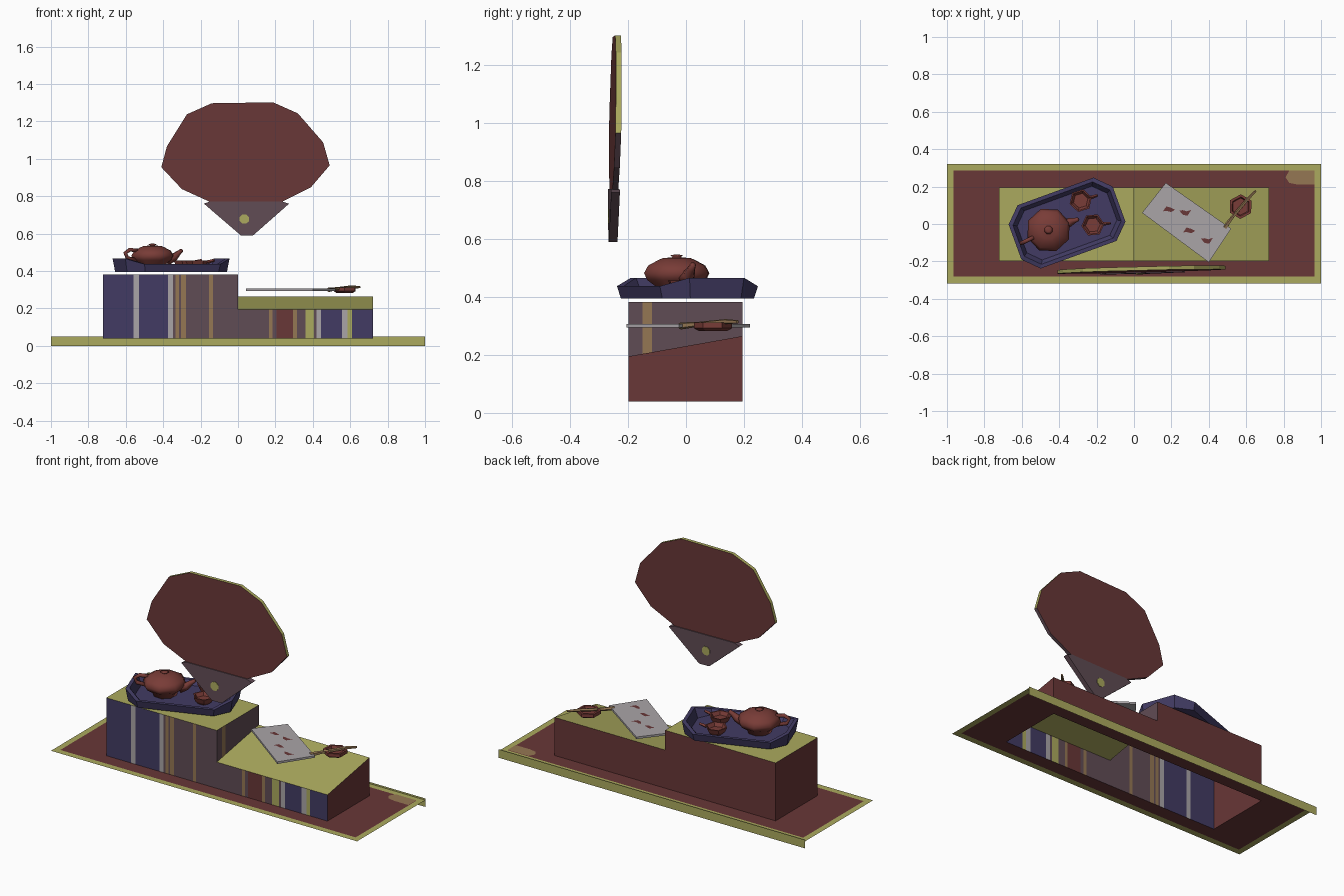
import bpy, math
from mathutils import Vector, Matrix

if "Cube" in bpy.data.objects:
    bpy.data.objects.remove(bpy.data.objects["Cube"])

# colours
COLS = {"red": (.14, .038, .038), "olive": (.41, .40, .112), "navy": (.054, .044, .125),
        "mauve": (.118, .072, .09), "grey": (.40, .375, .39), "tan": (.30, .185, .088),
        "clay": (.19, .045, .038)}
MAT = {}
for k, c in COLS.items():
    m = bpy.data.materials.new(k)
    m.diffuse_color = (*c, 1)
    m.use_nodes = True
    m.node_tree.nodes["Principled BSDF"].inputs["Base Color"].default_value = m.diffuse_color
    MAT[k] = m


def make(name, verts, faces, cols, smooth=False):
    """Mesh object; cols is one colour name or one per face."""
    if isinstance(cols, str):
        cols = [cols] * len(faces)
    me = bpy.data.meshes.new(name)
    me.from_pydata([tuple(v) for v in verts], [], faces)
    names = sorted(set(cols))
    for n in names:
        me.materials.append(MAT[n])
    for p, c in zip(me.polygons, cols):
        p.material_index = names.index(c)
        p.use_smooth = smooth
    me.update()
    ob = bpy.data.objects.new(name, me)
    bpy.context.collection.objects.link(ob)
    return ob


def rect(x0, x1, y0, y1, z):
    return [(x0, y0, z), (x1, y0, z), (x1, y1, z), (x0, y1, z)]


def loft(name, rings, cols, cap0=True, cap1=True, smooth=False):
    """Skin a list of equal rings."""
    n = len(rings[0])
    v = [p for r in rings for p in r]
    f = [(i * n + j, i * n + (j + 1) % n, (i + 1) * n + (j + 1) % n, (i + 1) * n + j)
         for i in range(len(rings) - 1) for j in range(n)]
    if cap0:
        f.append(tuple(reversed(range(n))))
    if cap1:
        f.append(tuple(range(len(v) - n, len(v))))
    return make(name, v, f, cols, smooth)


def lathe(name, profile, n, centre, turn, col, smooth=False):
    rings = [[(centre[0] + r * math.cos(turn + j * math.tau / n),
               centre[1] + r * math.sin(turn + j * math.tau / n), z) for j in range(n)]
             for r, z in profile]
    return loft(name, rings, col, smooth=smooth)


def tube(name, pts, radii, col, n=6, smooth=True):
    pts = [Vector(p) for p in pts]
    rings = []
    for i, p in enumerate(pts):
        t = (pts[min(i + 1, len(pts) - 1)] - pts[max(i - 1, 0)]).normalized()
        a = Vector((-math.sin(.4), math.cos(.4), 0))
        a = (a - t * a.dot(t)).normalized()
        b = t.cross(a)
        rings.append([p + radii[i] * (a * math.cos(k * math.tau / n) + b * math.sin(k * math.tau / n))
                      for k in range(n)])
    return loft(name, rings, col, smooth=smooth)


# floor mat: olive border, red field, open under the stand
BX0, BX1, BY0, BY1, Z0 = -.722, .723, -.198, .195, .04
loft("floor_mat", [rect(-1, 1, -.317, .32, Z0), rect(-.965, .965, -.28, .285, Z0),
                   rect(BX0, BX1, BY0, BY1, Z0)], ["olive"] * 4 + ["red"] * 4, False, False)
make("mat_back_edge", [(-1, .32, 0), (1, .32, 0), (1, .32, .05), (-1, .32, .05)], [(0, 1, 2, 3)], "olive")
make("mat_corner_patch", [(.81, .25, .043), (.83, .22, .043), (.87, .212, .043), (.965, .212, .043),
                          (.965, .285, .043), (.83, .285, .043)], [tuple(range(6))], "tan")

# stepped stand: striped front, red back and ends, olive tops
ZT, ZF, ZB = .382, .195, .265
V, F, C = [], [], []


def quad(col, *p):
    F.append(tuple(range(len(V), len(V) + len(p))))
    V.extend(p)
    C.append(col)


def stripes(x0, top, items):
    for x1, col in items:
        quad(col, (x0, BY0, Z0), (x1, BY0, Z0), (x1, BY0, top), (x0, BY0, top))
        x0 = x1


stripes(BX0, ZT, [(-.56, "navy"), (-.53, "grey"), (-.375, "navy"), (-.347, "grey"), (-.335, "mauve"),
                  (-.315, "tan"), (-.305, "mauve"), (-.278, "tan"), (-.155, "mauve"), (-.135, "tan"),
                  (0, "mauve")])
stripes(0, ZF, [(.165, "mauve"), (.185, "tan"), (.205, "mauve"), (.295, "red"), (.315, "tan"),
                (.36, "mauve"), (.405, "olive"), (.42, "mauve"), (.445, "grey"), (.555, "navy"),
                (.585, "grey"), (.61, "olive"), (BX1, "navy")])
quad("olive", *rect(BX0, 0, BY0, BY1, ZT))
quad("olive", (0, BY0, ZF), (BX1, BY0, ZF), (BX1, BY1, ZB), (0, BY1, ZB))
quad("red", (0, BY1, Z0), (BX0, BY1, Z0), (BX0, BY1, ZT), (0, BY1, ZT))
quad("red", (BX1, BY1, Z0), (0, BY1, Z0), (0, BY1, ZB), (BX1, BY1, ZB))
quad("red", (BX0, BY1, Z0), (BX0, BY0, Z0), (BX0, BY0, ZT), (BX0, BY1, ZT))
quad("red", (BX1, BY0, Z0), (BX1, BY1, Z0), (BX1, BY1, ZB), (BX1, BY0, ZF))


def slope(y):
    return ZF + (ZB - ZF) * (y - BY0) / (BY1 - BY0)


for ya, yb, col in ((BY0, -.15, "mauve"), (-.15, -.117, "tan"), (-.117, BY1, "mauve")):
    quad(col, (0, ya, slope(ya)), (0, yb, slope(yb)), (0, yb, ZT), (0, ya, ZT))
make("stepped_stand", V, F, C)


# hand fan, leaning slightly
def fan_part(name, outline, thick, face_col, edge_rule):
    n = len(outline)
    rings = [[(x, -.246 + .025 * x + .02 * (z - .95) + s * thick / 2, z) for x, z in outline] for s in (-1, 1)]
    cols = [edge_rule((outline[i][1] + outline[(i + 1) % n][1]) / 2) for i in range(n)]
    return loft(name, rings, cols + [face_col] * 2)


fan_part("fan_leaf", [(-.15, .77), (.235, .77), (.39, .848), (.49, .965), (.455, 1.088), (.32, 1.243),
                      (.187, 1.302), (-.14, 1.297), (-.273, 1.238), (-.38, 1.067), (-.41, .955),
                      (-.30, .838)], .02, "red", lambda z: "olive" if z > .95 else "mauve")
fan_part("fan_grip", [(.016, .59), (.08, .59), (.273, .76), (.235, .772), (-.15, .772), (-.182, .76)],
         .03, "mauve", lambda z: "mauve")
fan_part("fan_rivet", [(.034 + .027 * math.cos(i * math.tau / 8 + .39),
                        .678 + .027 * math.sin(i * math.tau / 8 + .39)) for i in range(8)],
         .036, "olive", lambda z: "olive")

# serving tray: cut-corner rim, raised at both ends
TURN = Matrix.Rotation(math.radians(20), 3, 'Z')


def tray_ring(inset, z_side, z_end):
    l, w, c = .296 - inset, .18 - inset, .08 - inset * .4
    q = [(l, w - c, z_end), (l - c, w, z_side)]
    pts = q + [(-x, y, z) for x, y, z in reversed(q)]
    pts += [(-x, -y, z) for x, y, z in pts]
    return [TURN @ Vector(p) + Vector((-.358, .005, 0)) for p in pts]


loft("serving_tray", [tray_ring(.012, .394, .394), tray_ring(0, .437, .466), tray_ring(.02, .437, .466),
                      tray_ring(.04, .412, .412)], "navy")

# teapot
PC = Vector((-.457, -.032, 0))


def along(u, z, ang=24):
    return PC + Vector((u * math.cos(math.radians(ang)), u * math.sin(math.radians(ang)), z))


lathe("teapot_body", [(.065, .412), (.075, .435), (.108, .458), (.12, .482), (.105, .508), (.066, .528),
                      (.05, .534), (.02, .536), (.014, .538), (.024, .543), (.01, .546)],
      8, PC, math.radians(20), "clay", True)
tube("teapot_spout", [along(u, z, 20) for u, z in ((.085, .462), (.125, .475), (.148, .497), (.168, .512))],
     [.032, .022, .014, .01], "clay")
tube("teapot_handle", [along(u, z, 206) * 1 for u, z in
                       ((.09, .51), (.135, .514), (.162, .497), (.15, .47), (.095, .458))],
     [.011] * 5, "clay")

# two cups with small lugs
for name, cx, cy, turn in (("cup_back", -.285, .125, .3), ("cup_front", -.22, -.005, .1)):
    lathe(name, [(.03, .412), (.05, .43), (.062, .456), (.054, .456), (.04, .436)],
          6, (cx, cy), turn, "clay", False)
    d = Vector((math.cos(turn), math.sin(turn), 0))
    tube(name + "_lug", [Vector((cx, cy, .447)) + d * .055, Vector((cx, cy, .458)) + d * .095],
         [.01, .007], "clay", 4, False)

# writing sheet with brushed marks
sheet = [(.043, .06), (.40, -.205), (.52, -.025), (.17, .22)]
loft("paper_sheet", [[(x, y, z) for x, y in sheet] for z in (.294, .306)], "grey")
for i, (x, y) in enumerate(((.185, .08), (.272, .06), (.293, -.033), (.388, -.09))):
    s = 1 if i % 2 else -1
    shape = [(-.03, .012 * s), (-.012, -.01), (.014, -.016), (.034, .006 + .01 * s), (.01, .008), (-.012, .014)]
    make("ink_mark_%d" % (i + 1), [(x + a, y + b, .3075) for a, b in shape], [tuple(range(6))], "red")

# small ink pan with its brush
lathe("ink_pan", [(.048, .282), (.066, .292), (.066, .312), (.052, .312), (.046, .298)],
      6, (.57, .093), .5, "clay")
tube("brush", [(.485, -.02, .3), (.525, .035, .305), (.61, .135, .315), (.652, .178, .314)],
     [.013, .009, .009, .006], "tan", 5, False)
